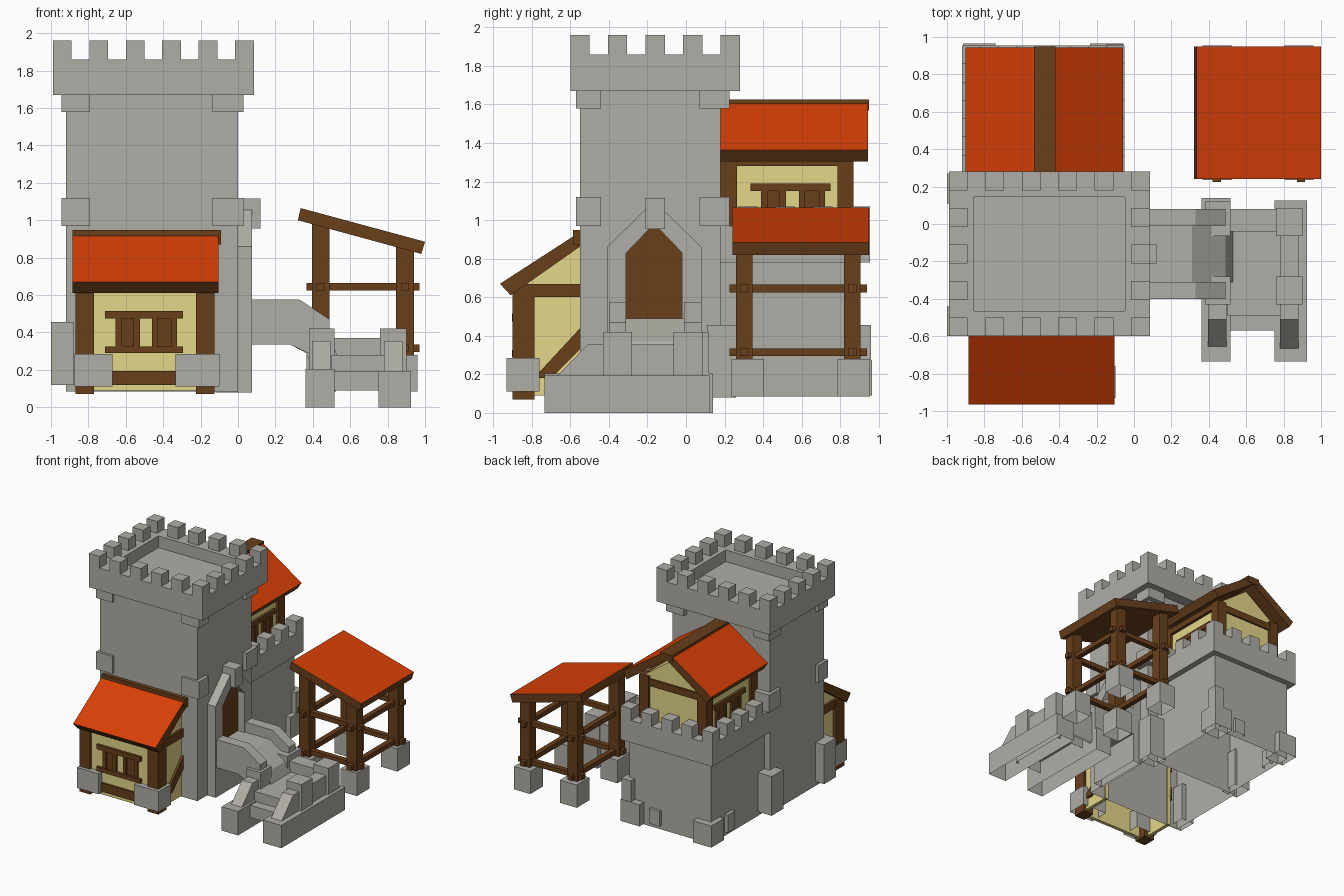
import bpy, bmesh
from mathutils import Vector

if "Cube" in bpy.data.objects:
    bpy.data.objects.remove(bpy.data.objects["Cube"])


def material(name, rgb):
    m = bpy.data.materials.new(name)
    m.diffuse_color = (*rgb, 1)
    m.use_nodes = True
    m.node_tree.nodes["Principled BSDF"].inputs["Base Color"].default_value = m.diffuse_color
    return m


STONE = material("grey stone", (0.43, 0.42, 0.38))
ROOF = material("red roof", (0.68, 0.050, 0.002))
WOOD = material("brown wood", (0.140, 0.050, 0.011))
PLASTER = material("yellow plaster", (0.77, 0.68, 0.25))


def finish(name, bm, mats):
    bmesh.ops.recalc_face_normals(bm, faces=bm.faces)
    me = bpy.data.meshes.new(name)
    bm.to_mesh(me)
    bm.free()
    for m in mats:
        me.materials.append(m)
    ob = bpy.data.objects.new(name, me)
    bpy.context.collection.objects.link(ob)
    return ob


def add_box(bm, b, hollow=False):
    x0, x1, y0, y1, z0, z1 = b
    vs = bmesh.ops.create_cube(bm, size=1)["verts"]
    for v in vs:
        v.co = Vector(((x0 + x1) / 2 + v.co.x * (x1 - x0),
                       (y0 + y1) / 2 + v.co.y * (y1 - y0),
                       (z0 + z1) / 2 + v.co.z * (z1 - z0)))
    if hollow:  # leave the underside open
        low = min({f for v in vs for f in v.link_faces}, key=lambda f: f.calc_center_median().z)
        bmesh.ops.delete(bm, geom=[low], context="FACES_ONLY")


def boxes(name, mat, *items, hollow=False):
    bm = bmesh.new()
    for b in items:
        add_box(bm, b, hollow)
    return finish(name, bm, [mat])


def prism(name, mat, axis, a0, a1, pts, top=None):
    """Extrude a profile along x (points are y,z) or y (points are x,z)."""
    bm = bmesh.new()
    place = (lambda p, a: (a, p[0], p[1])) if axis == "x" else (lambda p, a: (p[0], a, p[1]))
    f = bm.faces.new([bm.verts.new(place(p, a0)) for p in pts])
    new = bmesh.ops.extrude_face_region(bm, geom=[f])["geom"]
    shift = Vector((a1 - a0, 0, 0) if axis == "x" else (0, a1 - a0, 0))
    bmesh.ops.translate(bm, verts=[v for v in new if isinstance(v, bmesh.types.BMVert)], vec=shift)
    bmesh.ops.recalc_face_normals(bm, faces=bm.faces)
    if top:  # upward faces take the second colour
        for f in bm.faces:
            f.normal_update()
            f.material_index = int(f.normal.z > 0.3)
    return finish(name, bm, [mat, top] if top else [mat])


def spread(a, b, n, w=0.1):
    """n intervals of width w, evenly spaced from a to b."""
    return [(a + i * (b - a - w) / (n - 1), a + i * (b - a - w) / (n - 1) + w) for i in range(n)]


# --- tower ---
boxes("tower_body", STONE, (-0.92, 0, -0.55, 0.18, 0.085, 1.70), hollow=True)
bm = bmesh.new()
add_box(bm, (-0.99, 0.085, -0.60, 0.28, 1.67, 1.86))
topf = max(bm.faces, key=lambda f: f.calc_center_median().z)
bmesh.ops.inset_individual(bm, faces=[topf], thickness=0.19)
pit = bmesh.ops.extrude_discrete_faces(bm, faces=[topf])["faces"][0]
bmesh.ops.translate(bm, verts=pit.verts, vec=(0, 0, -0.10))
finish("tower_crown", bm, [STONE])
merlons = []
for a, b in spread(-0.99, 0.085, 6):
    merlons += [(a, b, -0.60, -0.50, 1.86, 1.96), (a, b, 0.18, 0.28, 1.86, 1.96)]
for a, b in spread(-0.60, 0.28, 5)[1:-1]:
    merlons += [(-0.99, -0.89, a, b, 1.86, 1.96), (-0.015, 0.085, a, b, 1.86, 1.96)]
boxes("tower_merlons", STONE, *merlons)
boxes("tower_corner_stones", STONE, *[
    (x0, x1, y0, y1, z0, z1)
    for x0, x1 in ((-0.945, -0.79), (-0.135, 0.03))
    for y0, y1 in ((-0.57, -0.44), (0.07, 0.225))
    for z0, z1 in ((0.97, 1.12), (1.58, 1.67))])
boxes("tower_base_stones", STONE,
      (-1.0, -0.88, -0.60, -0.44, 0.12, 0.455), (-1.0, -0.85, 0.11, 0.27, 0.12, 0.455),
      (-0.12, 0.04, 0.11, 0.26, 0.08, 0.455), hollow=True)

# --- doorway ---
prism("door_frame", STONE, "x", -0.01, 0.075, [
    (-0.41, 0.49), (-0.41, 0.86), (-0.185, 1.08), (-0.145, 1.08), (0.08, 0.86), (0.08, 0.49),
    (-0.02, 0.49), (-0.02, 0.83), (-0.14, 0.955), (-0.19, 0.955), (-0.31, 0.83), (-0.31, 0.49)])
boxes("door_base", STONE, (-0.01, 0.075, -0.41, 0.08, 0.08, 0.49), hollow=True)
boxes("keystone", STONE, (0, 0.12, -0.21, -0.11, 0.955, 1.115))
prism("door", WOOD, "x", -0.01, 0.015, [
    (-0.31, 0.49), (-0.31, 0.83), (-0.19, 0.955), (-0.14, 0.955), (-0.02, 0.83), (-0.02, 0.49)])

# --- bridge from the door to the stairs ---
for i, y in enumerate((-0.40, -0.01)):
    prism("bridge_parapet_%d" % i, STONE, "y", y, y + 0.09, [
        (0.05, 0.335), (0.28, 0.335), (0.375, 0.29), (0.49, 0.29), (0.49, 0.47), (0.33, 0.575), (0.05, 0.575)])
prism("bridge_floor", STONE, "y", -0.31, -0.01, [
    (0.05, 0.335), (0.28, 0.335), (0.365, 0.29), (0.40, 0.20), (0.53, 0.20), (0.53, 0.28),
    (0.49, 0.37), (0.31, 0.49), (0.05, 0.49)])

# --- stairs ---
boxes("stair_bases", STONE, (0.36, 0.515, -0.735, 0.14, 0, 0.205), (0.75, 0.925, -0.735, 0.125, 0, 0.195), hollow=True)
for name, x0, x1, y1 in (("left_stair_rail", 0.395, 0.495, -0.30), ("right_stair_rail", 0.78, 0.88, 0.08)):
    prism(name, STONE, "x", x0, x1, [(-0.67, 0.19), (-0.51, 0.355), (y1, 0.355), (y1, 0.19)])
boxes("stair_posts", STONE,
      (0.38, 0.515, -0.43, -0.28, 0.19, 0.42), (0.38, 0.515, -0.065, 0.12, 0.19, 0.42),
      (0.76, 0.90, -0.43, -0.28, 0.19, 0.42), (0.76, 0.90, -0.065, 0.085, 0.19, 0.42), hollow=True)
boxes("stair_steps", STONE, (0.50, 0.78, -0.57, 0.06, 0.09, 0.195), (0.50, 0.78, -0.49, 0.06, 0.19, 0.28), hollow=True)
boxes("stair_back_wall", STONE, (0.50, 0.78, -0.04, 0.08, 0.09, 0.37), hollow=True)

# --- rear wing with battlements ---
boxes("wing_walls", STONE, (-0.87, -0.10, 0.18, 0.905, 0.085, 0.80), hollow=True)
boxes("wing_parapet", STONE, (-0.92, -0.05, 0.17, 0.955, 0.78, 0.97))
merlons = [(a, b, 0.855, 0.955, 0.97, 1.07) for a, b in spread(-0.92, -0.05, 5)]
for a, b in spread(0.27, 0.955, 4)[:-1]:
    merlons += [(-0.92, -0.82, a, b, 0.97, 1.07), (-0.15, -0.05, a, b, 0.97, 1.07)]
boxes("wing_merlons", STONE, *merlons)
boxes("wing_base_stones", STONE,
      (-0.915, -0.74, 0.79, 0.965, 0.09, 0.275), (-0.235, -0.055, 0.79, 0.965, 0.09, 0.275),
      (-0.15, -0.06, 0.87, 0.96, 0.12, 0.455), (-0.40, -0.30, 0.87, 0.93, 0.12, 0.25),
      (-0.90, -0.84, 0.62, 0.72, 0.12, 0.27), hollow=True)

# --- upper house ---
C = -0.48
prism("house_walls", PLASTER, "y", 0.17, 0.85, [
    (-0.78, 0.95), (-0.19, 0.95), (-0.19, 1.33), (C, 1.54), (-0.78, 1.33)])
for side, s in (("right", 1), ("left", -1)):
    prism("house_roof_" + side, WOOD, "y", 0.18, 0.945, [
        (C, 1.605), (C + s * 0.06, 1.605), (C + s * 0.42, 1.365), (C + s * 0.38, 1.305), (C, 1.57)], ROOF)
boxes("house_ridge", WOOD, (C - 0.055, C + 0.06, 0.18, 0.95, 1.57, 1.625))
wood = [(-0.80, -0.17, 0.84, 0.865, 1.26, 1.32)]
for x0, x1 in ((-0.805, -0.715), (-0.255, -0.165)):
    wood += [(x0, x1, 0.18, 0.265, 0.95, 1.34), (x0, x1, 0.785, 0.87, 0.95, 1.34),
             (x0, x1, 0.18, 0.87, 1.28, 1.33)]
boxes("house_timbers", WOOD, *wood)


# shuttered window: rectangles along u and z, with how far each stands out
def window(u, z, h):
    return [(u, u + 0.415, z + h, z + h + 0.04, 0.022), (u, u + 0.415, z - 0.035, z, 0.022),
            (u + 0.055, u + 0.09, z, z + h, 0.018), (u + 0.09, u + 0.15, z, z + h, 0.009),
            (u + 0.15, u + 0.185, z, z + h, 0.018), (u + 0.25, u + 0.28, z, z + h, 0.018),
            (u + 0.28, u + 0.355, z, z + h, 0.009), (u + 0.355, u + 0.385, z, z + h, 0.018)]


win = window(0.335, 1.0, 0.15)
boxes("house_window_right", WOOD, *[(-0.20, -0.19 + d, a, b, z0, z1) for a, b, z0, z1, d in win])
boxes("house_window_left", WOOD, *[(-0.78 - d, -0.77, a, b, z0, z1) for a, b, z0, z1, d in win])

# --- front lean-to ---
boxes("leanto_front_wall", PLASTER, (-0.84, -0.15, -0.88, -0.85, 0.09, 0.63))
for side, x0, x1, t0, t1 in (("left", -0.84, -0.81, -0.86, -0.83), ("right", -0.18, -0.15, -0.16, -0.13)):
    prism("leanto_wall_" + side, PLASTER, "x", x0, x1, [(-0.87, 0.09), (-0.54, 0.09), (-0.54, 0.89), (-0.87, 0.65)])
    prism("leanto_brace_" + side, WOOD, "x", t0, t1, [(-0.79, 0.18), (-0.54, 0.45), (-0.54, 0.34), (-0.70, 0.18)])
    boxes("leanto_side_beam_" + side, WOOD, (t0, t1, -0.80, -0.54, 0.60, 0.67))
prism("leanto_roof", WOOD, "x", -0.885, -0.105, [(-0.965, 0.67), (-0.91, 0.61), (-0.54, 0.87), (-0.54, 0.945)], ROOF)
boxes("leanto_ridge_beam", WOOD, (-0.885, -0.09, -0.585, -0.54, 0.87, 0.948))
boxes("leanto_posts", WOOD, (-0.87, -0.77, -0.90, -0.785, 0.07, 0.67), (-0.225, -0.125, -0.90, -0.785, 0.07, 0.67))
boxes("leanto_sill", WOOD, (-0.80, -0.20, -0.895, -0.87, 0.12, 0.195))
boxes("leanto_footings", STONE, (-0.875, -0.67, -0.93, -0.76, 0.11, 0.285),
      (-0.335, -0.10, -0.93, -0.76, 0.11, 0.285), hollow=True)
boxes("leanto_window", WOOD, *[(a, b, -0.88 - d, -0.87, z0, z1) for a, b, z0, z1, d in window(-0.71, 0.325, 0.15)])

# --- open shed ---
prism("shed_roof", WOOD, "y", 0.24, 0.95, [(0.335, 1.065), (0.32, 1.0), (0.98, 0.82), (1.0, 0.885)], ROOF)
px, py = ((0.395, 0.49), (0.845, 0.94)), ((0.26, 0.345), (0.82, 0.905))
posts, beams = [], []
for (x0, x1), zt in zip(px, (0.985, 0.86)):
    for y0, y1 in py:
        posts.append((x0, x1, y0, y1, 0.20, zt))
for z0, z1 in ((0.295, 0.335), (0.625, 0.665)):
    beams += [(0.365, 0.97, (y0 + y1) / 2 - 0.022, (y0 + y1) / 2 + 0.022, z0, z1) for y0, y1 in py]
    beams += [((x0 + x1) / 2 - 0.022, (x0 + x1) / 2 + 0.022, 0.225, 0.94, z0, z1) for x0, x1 in px]
boxes("shed_posts", WOOD, *posts)
boxes("shed_beams", WOOD, *beams)
boxes("shed_footings", STONE, *[(x0, x1, y0, y1, 0.085, 0.28)
                                for x0, x1 in ((0.365, 0.525), (0.805, 0.96))
                                for y0, y1 in ((0.235, 0.405), (0.785, 0.955))], hollow=True)
